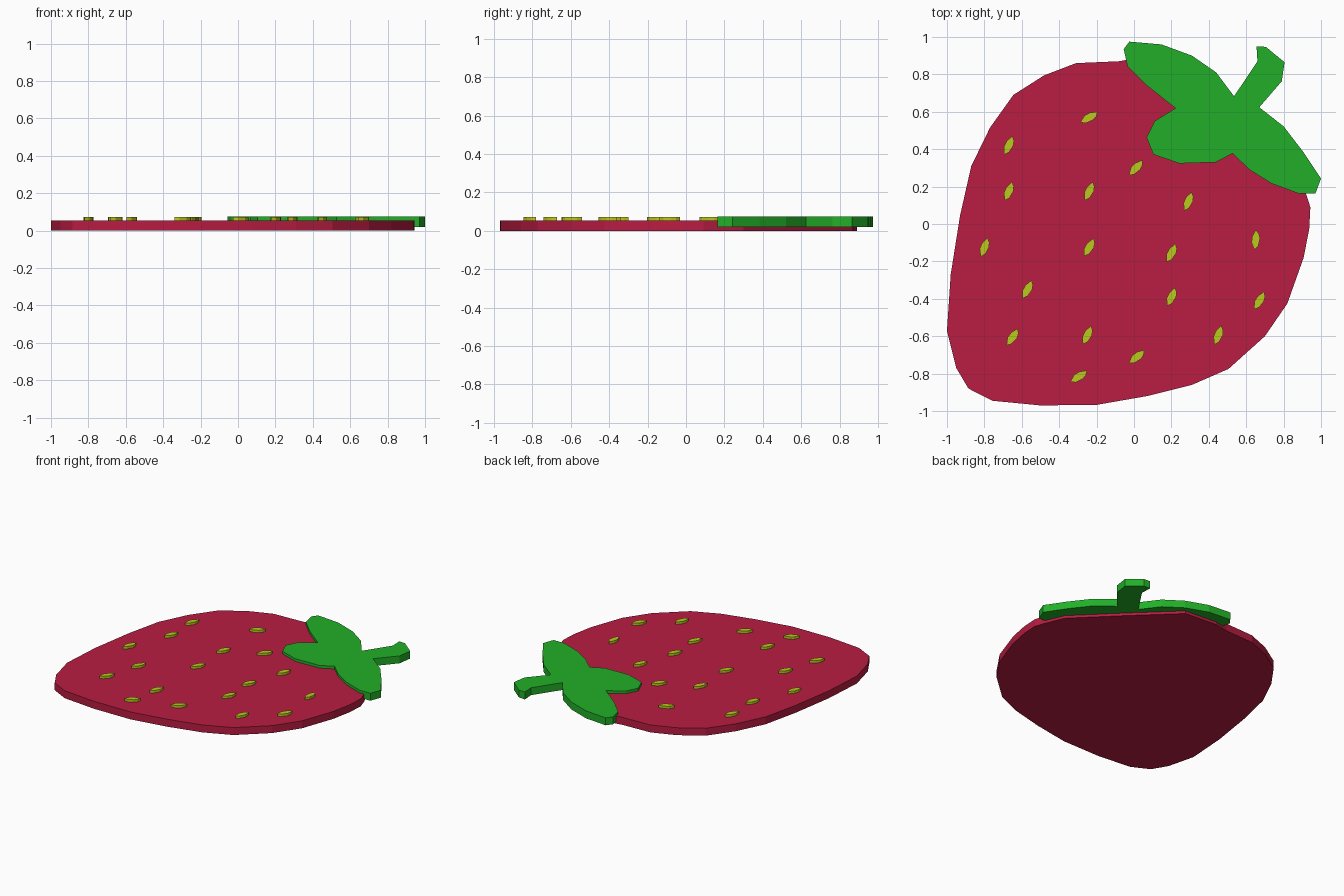
import bpy, bmesh
from math import cos, sin, radians


def add_prism(bm, outline, z0, z1):
    """Extrude a flat counter-clockwise or clockwise outline from z0 to z1."""
    face = bm.faces.new([bm.verts.new((x, y, z0)) for x, y in outline])
    top = bmesh.ops.extrude_face_region(bm, geom=[face], use_keep_orig=True)["geom"]
    verts = [g for g in top if isinstance(g, bmesh.types.BMVert)]
    bmesh.ops.translate(bm, verts=verts, vec=(0, 0, z1 - z0))


def make_part(name, outlines, z0, z1, color):
    bm = bmesh.new()
    for outline in outlines:
        add_prism(bm, outline, z0, z1)
    bmesh.ops.recalc_face_normals(bm, faces=bm.faces[:])
    mesh = bpy.data.meshes.new(name)
    bm.to_mesh(mesh)
    bm.free()
    mat = bpy.data.materials.new(name + "_color")
    mat.diffuse_color = (*color, 1)
    mesh.materials.append(mat)
    obj = bpy.data.objects.new(name, mesh)
    bpy.context.collection.objects.link(obj)
    return obj


# Fruit body: faceted slab
fruit = [
    (0.03, 0.89), (-0.08, 0.87), (-0.31, 0.86), (-0.48, 0.795), (-0.645, 0.69),
    (-0.77, 0.515), (-0.87, 0.31), (-0.93, 0.045), (-0.98, -0.27), (-1.0, -0.57),
    (-0.95, -0.77), (-0.885, -0.88), (-0.757, -0.945), (-0.5, -0.97),
    (-0.2, -0.967), (0.07, -0.92), (0.31, -0.86), (0.505, -0.775), (0.7, -0.6),
    (0.82, -0.425), (0.907, -0.18), (0.937, -0.025), (0.943, 0.09), (0.92, 0.16),
    (0.86, 0.3), (0.57, 0.59), (0.28, 0.87),
]
make_part("fruit", [fruit], 0.0, 0.055, (0.48, 0.012, 0.054))

# Leaves and stem: one slab set slightly higher than the fruit
leaves = [
    (-0.055, 0.935), (-0.025, 0.975), (0.147, 0.96), (0.31, 0.9), (0.44, 0.81),
    (0.535, 0.683), (0.66, 0.87), (0.655, 0.95), (0.705, 0.947), (0.805, 0.865),
    (0.79, 0.763), (0.67, 0.624), (0.8, 0.522), (0.907, 0.383), (1.0, 0.243),
    (0.97, 0.163), (0.88, 0.163), (0.735, 0.217), (0.618, 0.29), (0.527, 0.377),
    (0.436, 0.33), (0.243, 0.324), (0.104, 0.372), (0.067, 0.463), (0.11, 0.55),
    (0.222, 0.619), (0.067, 0.742), (-0.035, 0.844),
]
make_part("leaves_and_stem", [leaves], 0.02, 0.075, (0.016, 0.43, 0.021))

# Seeds: small pointed plates given as x, y and turn in degrees
seed_shape = [(-0.054, -0.004), (-0.03, -0.02), (0.012, -0.022), (0.036, -0.012),
              (0.054, 0.008), (0.015, 0.021), (-0.018, 0.019)]
seeds = [
    (-0.24, 0.57, 25), (-0.67, 0.42, 60), (-0.67, 0.175, 62), (-0.24, 0.175, 60),
    (0.01, 0.30, 42), (0.29, 0.12, 62), (-0.80, -0.125, 64), (-0.24, -0.125, 55),
    (0.20, -0.155, 58), (0.65, -0.085, 80), (-0.57, -0.35, 57), (0.20, -0.39, 60),
    (0.67, -0.41, 54), (-0.65, -0.605, 50), (-0.25, -0.595, 60), (0.45, -0.595, 64),
    (0.015, -0.71, 34), (-0.295, -0.815, 28),
]


def place(shape, x, y, angle):
    c, s = cos(radians(angle)), sin(radians(angle))
    return [(x + c * u - s * v, y + s * u + c * v) for u, v in shape]


make_part("seeds", [place(seed_shape, *s) for s in seeds], 0.02, 0.073, (0.5, 0.58, 0.013))
